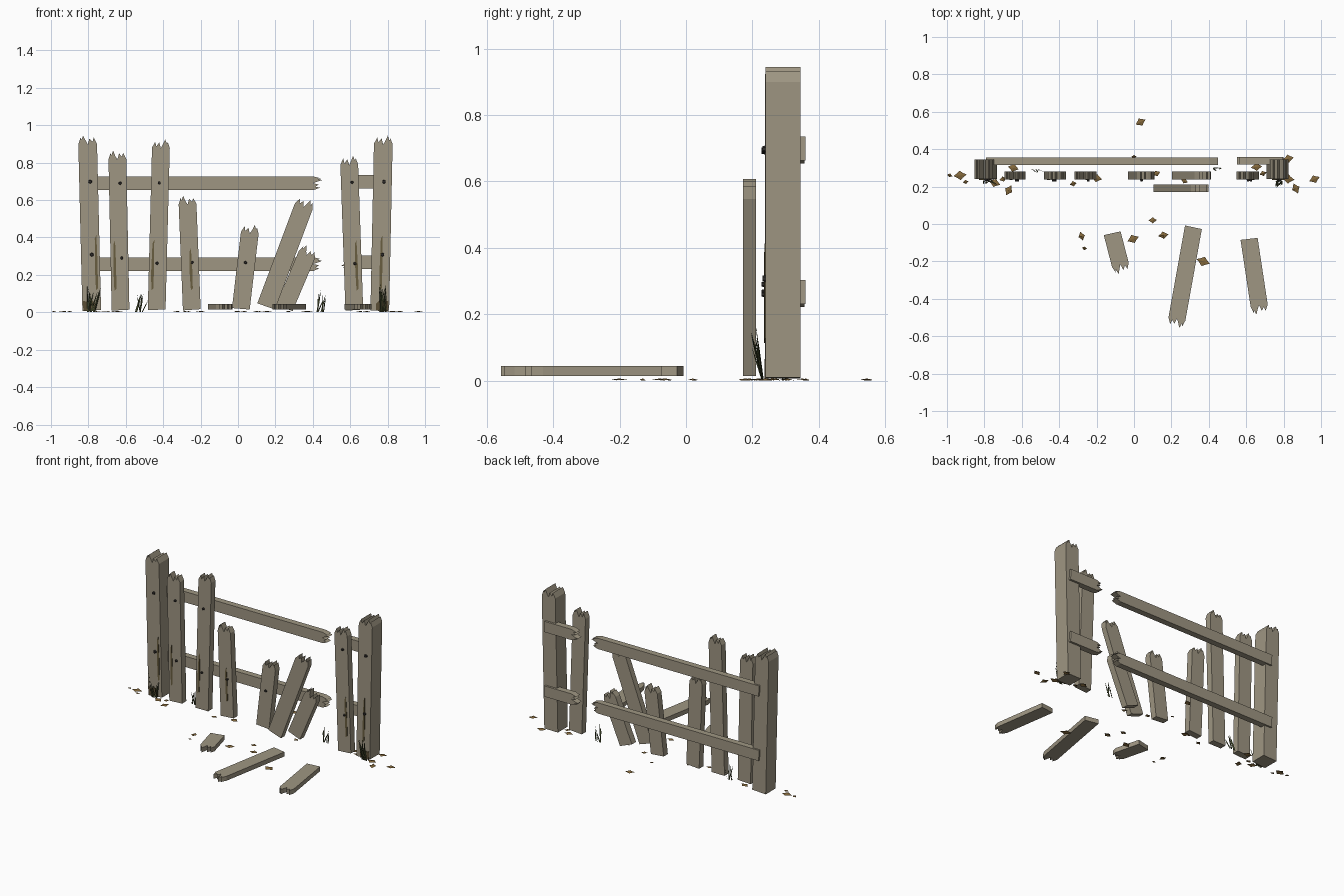
import bpy, bmesh, math, random
from mathutils import Matrix, Vector

if "Cube" in bpy.data.objects:
    bpy.data.objects.remove(bpy.data.objects["Cube"])

random.seed(4)
D = math.radians


def mat(name, rgb):
    m = bpy.data.materials.new(name)
    m.diffuse_color = (*rgb, 1)
    m.use_nodes = True
    m.node_tree.nodes["Principled BSDF"].inputs["Base Color"].default_value = m.diffuse_color
    return m


WOOD = mat("weathered wood", (0.345, 0.305, 0.225))
STAIN = mat("damp stain", (0.14, 0.11, 0.05))
MOSS = mat("base moss", (0.10, 0.075, 0.035))
IRON = mat("dark iron", (0.03, 0.027, 0.025))
GRASS = mat("dark grass", (0.05, 0.06, 0.022))
LEAF = mat("dry leaf", (0.23, 0.14, 0.045))


def make(name, bm, material, matrix=Matrix()):
    bmesh.ops.recalc_face_normals(bm, faces=bm.faces)
    me = bpy.data.meshes.new(name)
    bm.to_mesh(me)
    bm.free()
    me.materials.append(material)
    ob = bpy.data.objects.new(name, me)
    ob.matrix_world = matrix
    bpy.context.collection.objects.link(ob)
    return ob


def slab(name, pts, y0, y1, material, matrix):
    """Outline in local x/z, given thickness in local y."""
    bm = bmesh.new()
    f = bm.faces.new([bm.verts.new((u, y0, v)) for u, v in pts])
    new = bmesh.ops.extrude_face_region(bm, geom=[f])["geom"]
    bmesh.ops.translate(bm, vec=(0, y1 - y0, 0),
                        verts=[g for g in new if isinstance(g, bmesh.types.BMVert)])
    return make(name, bm, material, matrix)


# splintered end: fraction across the width, drop below the tip
JAG = [(1, .045), (.83, .010), (.76, .034), (.60, .014), (.50, .048),
       (.40, .026), (.27, 0), (.17, .022), (.13, .008), (0, .045)]


def plank(name, matrix, length, width, thick, flip=False):
    jag = [(1 - f, d) for f, d in reversed(JAG)] if flip else JAG
    pts = [(-width / 2, 0), (width / 2, 0.003)]
    for f, d in jag:
        wob = random.uniform(0, .006) if 0 < d < .04 else 0
        pts.append(((f - .5) * width, length - d - wob))
    slab(name, pts, 0, thick, WOOD, matrix)


def nail(matrix, u, v, r=0.009):
    bm = bmesh.new()
    bmesh.ops.create_cone(bm, cap_ends=True, segments=6, radius1=r, radius2=r * .75, depth=.012)
    make("nail", bm, IRON, matrix @ Matrix.Translation((u, -.004, v)) @ Matrix.Rotation(D(90), 4, 'X'))


def streak(matrix, u, v0, v1, w=0.015):
    h = v1 - v0
    pts = [(u - w * .3, v0), (u + w * .4, v0 + .01), (u + w / 2, v0 + h * .45),
           (u + w * .3, v1), (u - w * .3, v1 - .02), (u - w / 2, v0 + h * .4)]
    slab("damp_streak", pts, -.003, .001, STAIN, matrix)


def stand(x, y, z, lean):
    return Matrix.Translation((x, y, z)) @ Matrix.Rotation(D(lean), 4, 'Y')


# Corner posts, with moss at the foot
for x, lean, s in ((-.782, -1.4, 1), (.758, 1.2, -1)):
    M = stand(x, .24, .008, lean)
    plank("post", M, .937, .1, .105, s < 0)
    for v in (.30, .69):
        nail(M, .008, v, .011)
    streak(M, .030 if s > 0 else .002, .11, .405)
    slab("post_moss", [(-.045, 0), (.02, 0), (.022, .035), (0, .058), (-.03, .05), (-.045, .055)],
         -.004, .001, MOSS, M @ Matrix.Scale(s, 4, (1, 0, 0)))

# Upright pickets: x, z, lean, length, nail heights, streak offset
for i, (x, z, lean, L, nails, st) in enumerate((
        (-.628, .010, -1.2, .855, (.28, .68), -.026),
        (-.435, .012, 1.5, .913, (.25, .68), -.027),
        (-.247, .012, -2.3, .612, (.255,), .004),
        (.015, .017, 6.7, .455, (.25,), None),
        (.247, .022, 23, .355, (), None),
        (.622, .010, -2.0, .825, (.25, .685), .020))):
    M = stand(x, .238, z, lean)
    plank("picket", M, L, .095, .044, i % 2 == 1)
    for v in nails:
        nail(M, .012 if lean < 0 else -.004, v)
    if st is not None:
        streak(M, st, .105, .375 if L > .7 else .33)

# Loose plank leaning in front
plank("leaning_plank", stand(.150, .172, .030, 20.6), .617, .1, .038, True)

# Back rails, broken across the gap
for z in (.255, .687):
    plank("long_rail", Matrix.Translation((-.79, .315, z + .003)) @ Matrix.Rotation(D(90), 4, 'Y'),
          1.24, .072, .041)
    plank("short_rail", Matrix.Translation((.80, .318, z + .012)) @ Matrix.Rotation(D(-90), 4, 'Y'),
          .25, .072, .041)

# Fallen pieces on the ground
for x, y, turn, L in ((-.117, -.048, 14.5, .222), (.318, -.016, -10.2, .545), (.615, -.078, 8.6, .408)):
    M = (Matrix.Translation((x, y, .014)) @ Matrix.Rotation(D(turn), 4, 'Z')
         @ Matrix.Rotation(D(90), 4, 'X'))
    plank("fallen_plank", M, L, .092, .030, turn < 0)

# Grass tufts: x, y, height, blade count, lean toward the front
for x, y, h, n, fwd in ((-.785, .232, .17, 9, .03), (-.53, .292, .11, 6, 0),
                        (.44, .300, .13, 6, 0), (.775, .230, .16, 12, .03)):
    bm = bmesh.new()
    for k in range(n):
        bx = x + random.uniform(-.022, .022)
        hh = h * random.uniform(.55, 1)
        tip = Vector((bx + random.uniform(-.035, .035), y - random.uniform(0, .022) - fwd * hh / h * .6, hh))
        mid = Vector((bx, y, 0)).lerp(tip, .55)
        a = random.uniform(-.8, .8)
        side = Vector((math.cos(a), math.sin(a), 0)) * .0035
        base = Vector((bx, y, .001))
        v = [bm.verts.new(p) for p in (base - side, base + side, mid + side, tip, mid - side)]
        bm.faces.new(v)
    make("grass_tuft", bm, GRASS)

# Fallen leaves: x, y, size
LEAVES = ((-.93, .26, .035), (-.985, .26, .015), (-.90, .225, .016), (-.745, .22, .032), (-.70, .24, .02),
          (-.645, .30, .03), (-.67, .18, .03), (.035, .545, .03), (-.28, -.065, .025), (-.265, -.13, .014),
          (-.005, -.08, .033), (.10, .02, .023), (.157, -.06, .028), (.37, -.2, .037), (-.325, .215, .02),
          (-.20, .245, .03), (.12, .27, .022), (0, .36, .014), (.27, .23, .02), (.655, .305, .03),
          (.69, .27, .02), (.825, .35, .03), (.825, .24, .033), (.865, .19, .03), (.965, .24, .030))
for x, y, s in LEAVES:
    a = random.uniform(-.5, .5) + (math.pi / 2 if random.random() < .25 else 0)
    bm = bmesh.new()
    ring = []
    for k in range(8):
        r = s * ((1.0, .62, .72, .58)[k % 4] if k % 2 == 0 else .55)
        t = k * math.pi / 4
        ring.append(bm.verts.new((r * math.cos(t), r * math.sin(t), random.uniform(.001, .004))))
    c = bm.verts.new((0, 0, .007))
    for k in range(8):
        bm.faces.new((c, ring[k], ring[(k + 1) % 8]))
    make("leaf", bm, LEAF, Matrix.Translation((x, y, 0)) @ Matrix.Rotation(a, 4, 'Z'))
